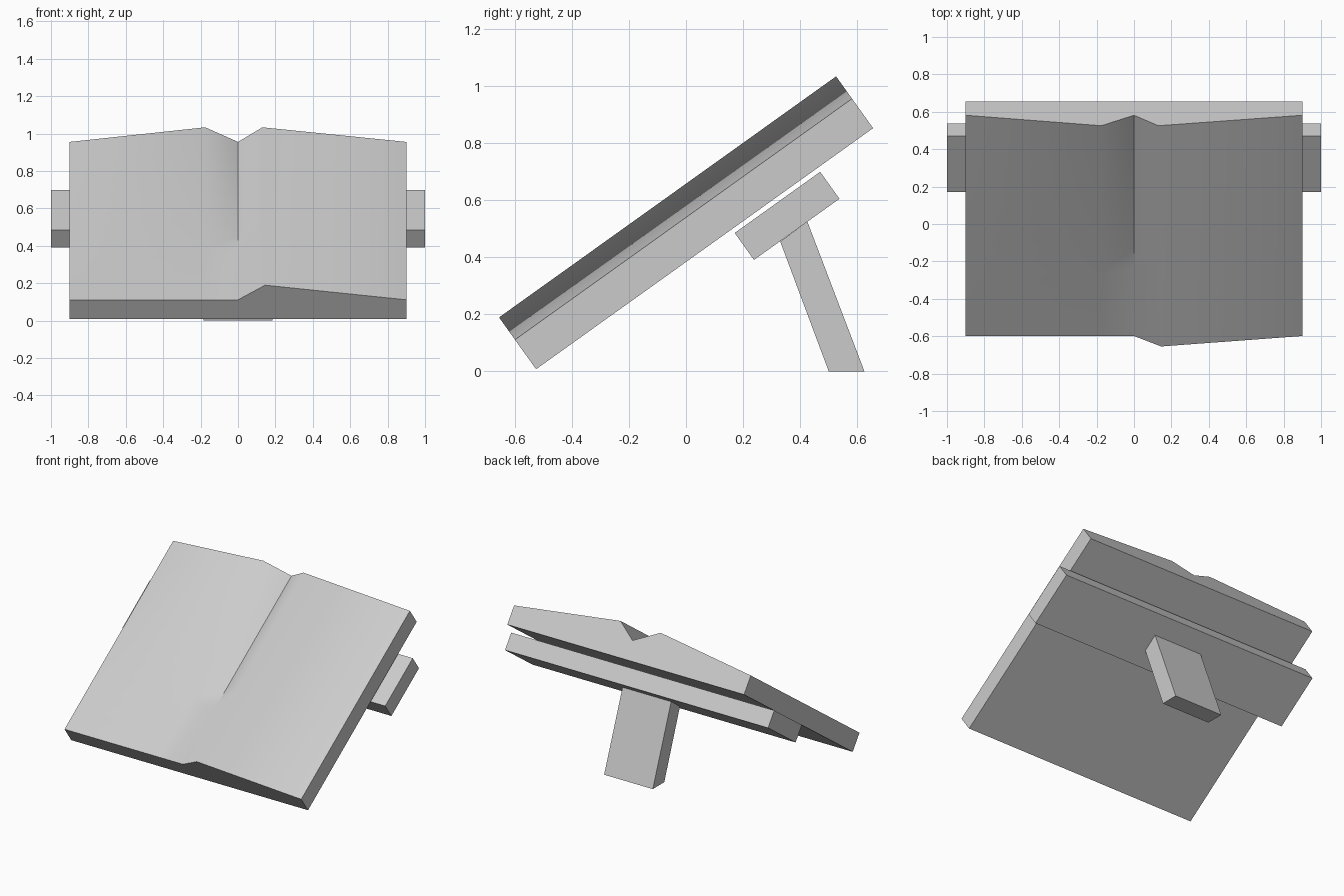
import bpy, bmesh, math
from mathutils import Vector

if "Cube" in bpy.data.objects:
    bpy.data.objects.remove(bpy.data.objects["Cube"])

grey = bpy.data.materials.new("light_grey")
grey.use_nodes = True
grey.diffuse_color = (0.6, 0.6, 0.6, 1)
grey.node_tree.nodes["Principled BSDF"].inputs["Base Color"].default_value = (0.6, 0.6, 0.6, 1)

TILT = math.radians(35.57)
ALONG = Vector((0, math.cos(TILT), math.sin(TILT)))
UP = Vector((0, -math.sin(TILT), math.cos(TILT)))


def loft(name, sections):
    """Skin a closed solid through a list of matching cross-sections."""
    bm = bmesh.new()
    rings = [[bm.verts.new(p) for p in sec] for sec in sections]
    n = len(rings[0])
    for a, b in zip(rings, rings[1:]):
        for i in range(n):
            j = (i + 1) % n
            bm.faces.new((a[i], a[j], b[j], b[i]))
    bm.faces.new(rings[0])
    bm.faces.new(rings[-1])
    bmesh.ops.recalc_face_normals(bm, faces=bm.faces)
    mesh = bpy.data.meshes.new(name)
    bm.to_mesh(mesh)
    bm.free()
    obj = bpy.data.objects.new(name, mesh)
    bpy.context.collection.objects.link(obj)
    mesh.materials.append(grey)
    return obj


def book_section(t):
    """Open pages: the right-hand page flattens out towards the lower edge."""
    low, peak = 0.127, 0.223
    right_peak = low + (peak - low) * t
    outline = [(-0.9, 0), (-0.9, low), (-0.175, right_peak), (0, low),
               (0.145 - 0.015 * t, peak), (0.9, low), (0.9, 0)]
    corner = Vector((0, -0.525, 0.008)) + ALONG * 1.451 * t
    return [corner + UP * h + Vector((x, 0, 0)) for x, h in outline]


# Open book, leaning back
STEPS = 10
book = loft("open_book", [book_section(i / STEPS) for i in range(STEPS + 1)])
bpy.ops.object.select_all(action='DESELECT')
book.select_set(True)
bpy.context.view_layer.objects.active = book
bpy.ops.object.shade_smooth_by_angle(angle=math.radians(45))


def extrude_x(name, profile, half_width):
    return loft(name, [[Vector((x, y, z)) for y, z in profile]
                       for x in (-half_width, half_width)])


# Wide crossbar behind the book
centre = Vector((0, 0.354, 0.545))
bar = [centre + ALONG * a * 0.184 + UP * b * 0.058
       for a, b in ((-1, -1), (1, -1), (1, 1), (-1, 1))]
extrude_x("support_bar", [(p.y, p.z) for p in bar], 1.0)

# Slanted rear leg
extrude_x("rear_leg", [(0.33, 0.455), (0.425, 0.525), (0.625, 0), (0.5, 0)], 0.185)
